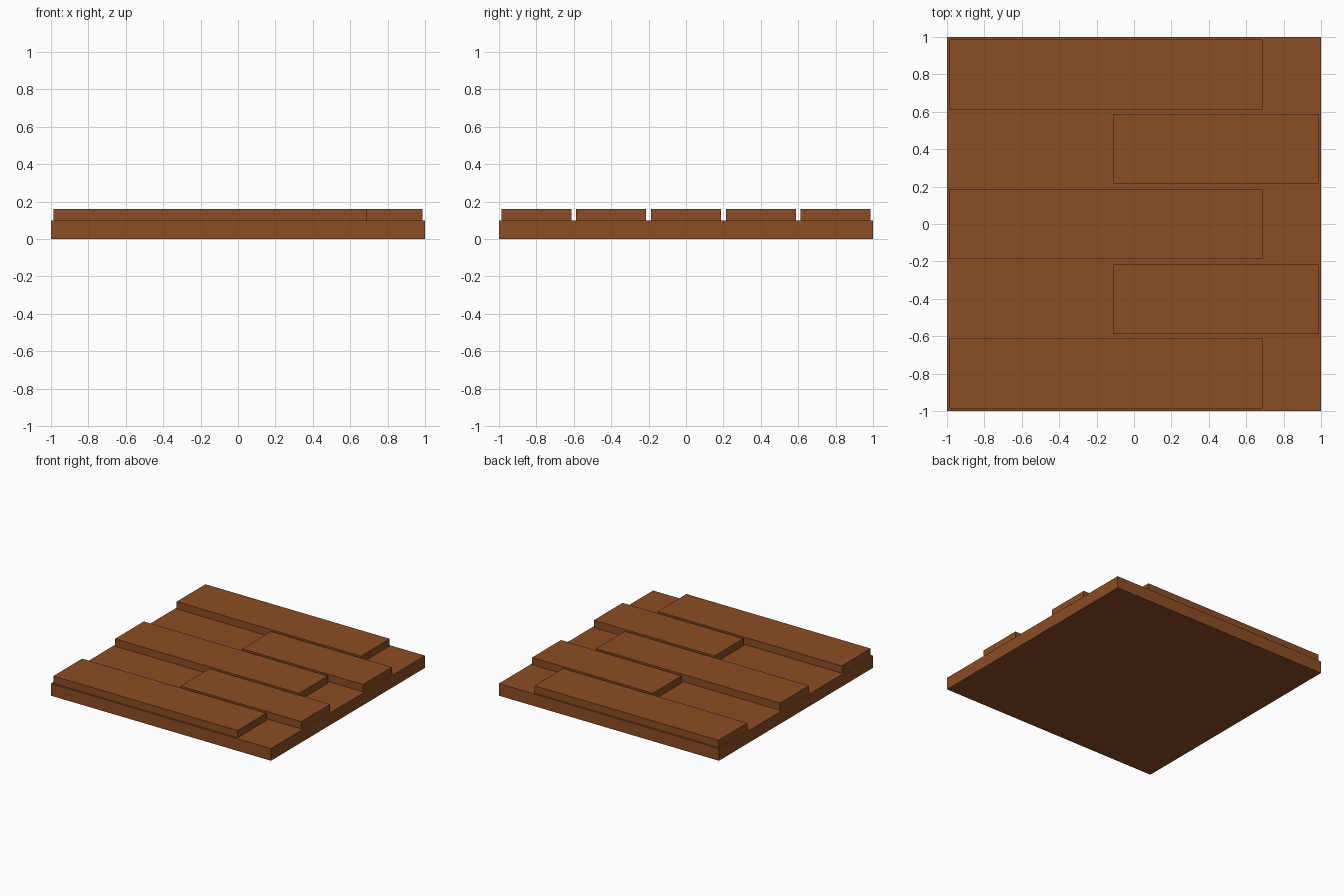
import bpy

cube = bpy.data.objects.get("Cube")
if cube:
    bpy.data.objects.remove(cube, do_unlink=True)

# Brown wood
wood = bpy.data.materials.new("brown_wood")
wood.use_nodes = True
colour = (0.26, 0.075, 0.017, 1)
wood.diffuse_color = colour
wood.node_tree.nodes["Principled BSDF"].inputs["Base Color"].default_value = colour


def box(name, low, high):
    """Flat-sided box spanning two opposite corners."""
    centre = [(a + b) / 2 for a, b in zip(low, high)]
    bpy.ops.mesh.primitive_cube_add(size=1, location=centre)
    obj = bpy.context.object
    obj.name = name
    obj.scale = [b - a for a, b in zip(low, high)]
    bpy.ops.object.transform_apply(location=False, rotation=False, scale=True)
    obj.data.materials.append(wood)
    return obj


BASE_TOP, PLANK_TOP = 0.10, 0.16
EDGE, HALF_WIDTH, SPACING = 0.987, 0.187, 0.4

# Square base slab
box("base_slab", (-1, -1, 0), (1, 1, BASE_TOP))

# Raised planks, alternating long from the right and short from the left
for row in range(5):
    y = (row - 2) * SPACING
    if row % 2 == 0:
        name, x0, x1 = "long_plank", -EDGE, 0.687
    else:
        name, x0, x1 = "short_plank", -0.11, EDGE
    box(f"{name}_{row + 1}", (x0, y - HALF_WIDTH, BASE_TOP),
        (x1, y + HALF_WIDTH, PLANK_TOP))
